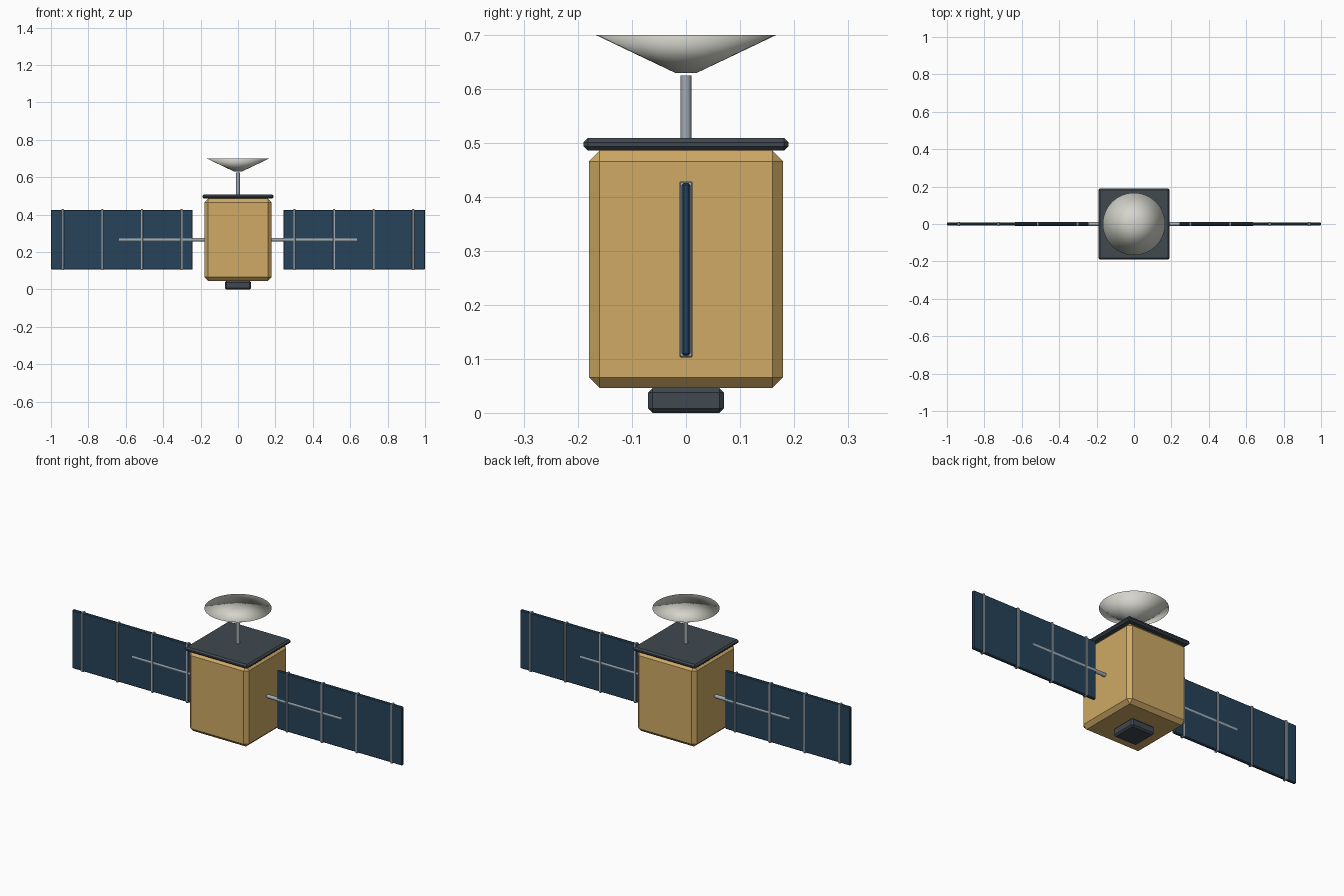
import bpy, bmesh, math

if "Cube" in bpy.data.objects:
    bpy.data.objects.remove(bpy.data.objects["Cube"])


def material(name, rgb):
    m = bpy.data.materials.new(name)
    m.diffuse_color = (*rgb, 1)
    m.use_nodes = True
    m.node_tree.nodes["Principled BSDF"].inputs["Base Color"].default_value = m.diffuse_color
    return m


GOLD = material("gold_foil", (0.62, 0.40, 0.13))
DARK = material("dark_trim", (0.05, 0.065, 0.08))
BLUE = material("solar_blue", (0.02, 0.055, 0.10))
METAL = material("metal", (0.36, 0.41, 0.45))
PALE = material("pale_dish", (0.66, 0.66, 0.60))


def finish(name, bm, mat):
    bmesh.ops.recalc_face_normals(bm, faces=bm.faces)
    me = bpy.data.meshes.new(name)
    bm.to_mesh(me)
    bm.free()
    me.materials.append(mat)
    ob = bpy.data.objects.new(name, me)
    bpy.context.collection.objects.link(ob)
    return ob


def box(name, lo, hi, bevel, mat):
    """Chamfered box between two corners."""
    bm = bmesh.new()
    bmesh.ops.create_cube(bm, size=1)
    for v in bm.verts:
        v.co = [hi[i] if v.co[i] > 0 else lo[i] for i in range(3)]
    if bevel:
        bmesh.ops.bevel(bm, geom=bm.edges[:], offset=bevel, segments=1,
                        affect='EDGES', profile=0.5)
    return finish(name, bm, mat)


def rod(name, loc, length, radius, mat, along_x=False):
    rot = (0, math.pi / 2, 0) if along_x else (0, 0, 0)
    bpy.ops.mesh.primitive_cylinder_add(vertices=12, radius=radius, depth=length,
                                        location=loc, rotation=rot)
    ob = bpy.context.object
    ob.name = name
    ob.data.materials.append(mat)
    bpy.ops.object.shade_smooth_by_angle(angle=math.radians(40))


# Main body, top deck and base sensor
box("body", (-0.18, -0.18, 0.046), (0.18, 0.18, 0.486), 0.02, GOLD)
box("top_deck", (-0.19, -0.19, 0.486), (0.19, 0.19, 0.509), 0.008, DARK)
box("base_sensor", (-0.07, -0.07, 0.0), (0.07, 0.07, 0.046), 0.008, DARK)

# Antenna mast and dish (closed cone with a fan across the rim)
rod("antenna_mast", (0, 0, 0.5625), 0.125, 0.01, METAL)
bpy.ops.mesh.primitive_cone_add(vertices=32, radius1=0.02, radius2=0.167, depth=0.07,
                                end_fill_type='TRIFAN', location=(0, 0, 0.665))
dish = bpy.context.object
dish.name = "antenna_dish"
dish.data.materials.append(PALE)
bpy.ops.object.shade_smooth()

# Solar wings, mirrored left and right
WING_Z = 0.266
for side, s in (("left", -1), ("right", 1)):
    x0, x1 = sorted((s * 0.242, s * 1.0))
    box(f"solar_panel_{side}", (x0, -0.008, WING_Z - 0.16), (x1, 0.008, WING_Z + 0.16),
        0.004, BLUE)
    rod(f"wing_boom_{side}", (s * 0.4, 0, WING_Z), 0.47, 0.01, METAL, along_x=True)
    for i in range(4):
        x = s * (0.302 + 0.2115 * i)
        box(f"panel_rib_{side}_{i + 1}", (x - 0.006, -0.012, WING_Z - 0.163),
            (x + 0.006, 0.012, WING_Z + 0.163), 0.002, METAL)
